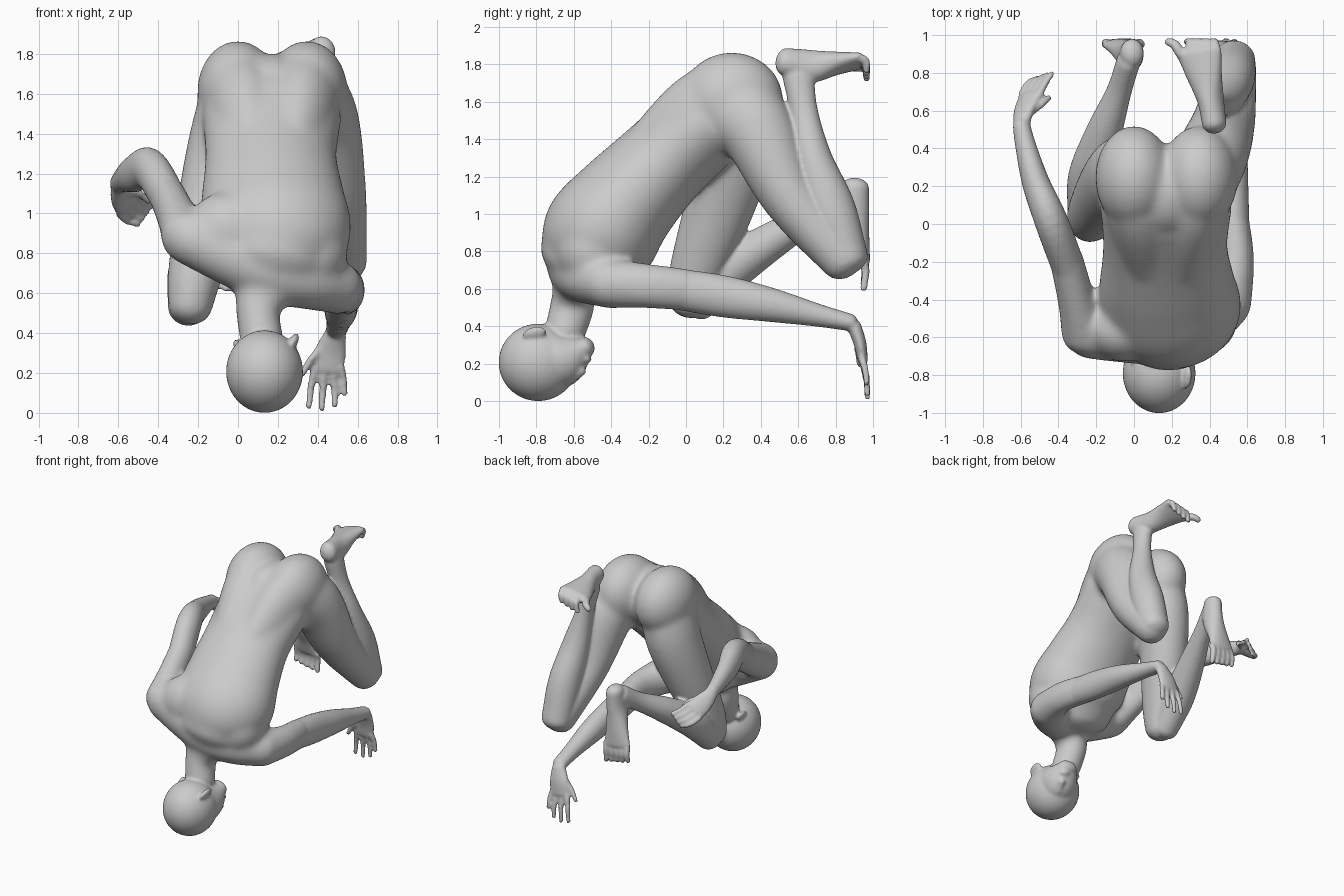
import bpy, bmesh, math
from mathutils import Vector, Matrix, Euler

bm = bmesh.new()
N = 32


def spline(pts, steps=6):
    """Catmull-Rom through tuples of any length."""
    p = [Vector(q) for q in pts]
    p = [2 * p[0] - p[1]] + p + [2 * p[-1] - p[-2]]
    out = []
    for i in range(1, len(p) - 2):
        a, b, c, d = p[i - 1:i + 3]
        for s in range(steps):
            t = s / steps
            out.append(0.5 * (2 * b + (c - a) * t + (2 * a - 5 * b + 4 * c - d) * t * t
                              + (3 * b - a - 3 * c + d) * t ** 3))
    out.append(p[-2])
    return out


def limb(pts, side=(1, 0, 0), cap=0.8):
    """Rounded tube: points are x, y, z, half width along side, half depth."""
    path = spline(pts)
    pos = [Vector(q[:3]) for q in path]
    rings = []
    last = len(path) - 1
    for i, q in enumerate(path):
        t = (pos[min(i + 1, last)] - pos[max(i - 1, 0)]).normalized()
        u = Vector(side)
        u = (u - t * u.dot(t)).normalized()
        v = t.cross(u)
        a, b = q[3], q[4]
        ring = [(pos[i], u * a, v * b)]
        ends = [(math.cos(math.radians(90 - k)) * min(a, b) * cap, math.cos(math.radians(k)))
                for k in (20, 40, 65, 83)]
        if i == 0:
            ring = [(pos[i] - t * d, u * a * c, v * b * c) for d, c in reversed(ends)] + ring
        if i == last:
            ring += [(pos[i] + t * d, u * a * c, v * b * c) for d, c in ends]
        rings += ring
    loops = [[bm.verts.new(c + u * math.cos(2 * math.pi * k / N) + v * math.sin(2 * math.pi * k / N))
              for k in range(N)] for c, u, v in rings]
    for r0, r1 in zip(loops, loops[1:]):
        for k in range(N):
            bm.faces.new((r0[k], r0[(k + 1) % N], r1[(k + 1) % N], r1[k]))
    bm.faces.new(loops[0][::-1])
    bm.faces.new(loops[-1])


def blob(c, r, rot=(0, 0, 0)):
    m = Matrix.LocRotScale(Vector(c), Euler([math.radians(k) for k in rot]), Vector(r))
    bmesh.ops.create_uvsphere(bm, u_segments=36, v_segments=24, radius=1, matrix=m)


def digits(chains, r):
    for ch in chains:
        n = len(ch) - 1
        limb([(*p, r * (1 - 0.25 * i / n), r * (1 - 0.25 * i / n)) for i, p in enumerate(ch)],
             side=(0.9, 0.3, 0.2))


def fused(name, voxel, rounds):
    """Turn the parts so far into an object with one fused, softened skin."""
    bmesh.ops.recalc_face_normals(bm, faces=bm.faces)
    mesh = bpy.data.meshes.new(name)
    bm.to_mesh(mesh)
    bm.clear()
    ob = bpy.data.objects.new(name, mesh)
    bpy.context.collection.objects.link(ob)
    rm = ob.modifiers.new("fuse", 'REMESH')
    rm.mode = 'VOXEL'
    rm.voxel_size = voxel
    rm.use_smooth_shade = True
    sm = ob.modifiers.new("soften", 'SMOOTH')
    sm.factor = 0.5
    sm.iterations = rounds
    return ob


# torso, shoulder girdle and shoulder blades
limb([(.17, .1, 1.49, .35, .25), (.165, -.12, 1.28, .33, .255), (.175, -.32, 1.07, .36, .285),
      (.19, -.45, .9, .375, .315), (.17, -.52, .75, .30, .275)], cap=.6)
limb([(-.24, -.58, .88, .135, .14), (0, -.58, .78, .16, .16), (.17, -.57, .71, .17, .16),
      (.34, -.52, .67, .16, .15), (.48, -.42, .635, .145, .135)], side=(0, 1, 0))
blob((-.05, -.56, .91), (.21, .17, .2))
blob((.35, -.50, .80), (.2, .2, .2))

# buttocks, flowing into the lower back
blob((.172, .17, 1.575), (.2, .25, .225))
for x, w in ((.0, .05), (.345, -.05)):
    blob((x, .245, 1.61), (.205, .275, .255))
    limb([(x, .24, 1.6, .19, .25), (x + w * .7, .08, 1.5, .19, .25), (x + w * 1.5, -.12, 1.29, .17, .24)])

# thighs
limb([(.35, .22, 1.6, .19, .23), (.42, .38, 1.45, .19, .205), (.48, .56, 1.09, .165, .155),
      (.53, .845, .755, .12, .125)])
limb([(0, .23, 1.58, .19, .23), (-.06, .25, 1.35, .19, .22), (-.135, .18, 1.05, .17, .19),
      (-.215, .06, .70, .138, .15), (-.24, .02, .53, .112, .12)])

# upper arms
limb([(.49, -.42, .63, .135, .135), (.54, -.2, .615, .098, .12), (.525, .0, .595, .09, .115)])
limb([(-.26, -.58, .88, .125, .135), (-.305, -.40, .98, .10, .125), (-.36, -.18, 1.1, .09, .11)])

# neck with trapezius
limb([(.16, -.58, .72, .24, .14), (.115, -.60, .58, .14, .115), (.10, -.61, .5, .11, .12),
      (.12, -.65, .36, .11, .11)])

# soften the large masses, then carry them into the full figure
core = fused("core_masses", 0.016, 20)
core.hide_render = True
deps = bpy.context.evaluated_depsgraph_get()
bm.from_mesh(core.evaluated_get(deps).to_mesh())
bpy.data.objects.remove(core)

# right lower leg, foot and toes
limb([(.53, .87, .765, .112, .105), (.52, .775, 1.03, .12, .13), (.49, .68, 1.3, .1, .1),
      (.45, .63, 1.55, .065, .075), (.42, .60, 1.74, .065, .085)])
limb([(.425, .53, 1.815, .064, .075), (.405, .66, 1.79, .07, .09), (.37, .80, 1.805, .1, .06),
      (.345, .91, 1.815, .125, .038)], side=(.95, 0, .25))
digits([[(.25, .90, 1.79), (.215, .95, 1.785), (.18, .965, 1.765)]], .03)
digits([[(.295 + .045 * i, .91, 1.80 + .012 * i), (.295 + .045 * i, .96, 1.79 + .01 * i),
         (.28 + .045 * i, .965, 1.72 + .015 * i)] for i in range(4)], .025)

# left lower leg, foot and toes
limb([(-.25, .06, .53, .102, .105), (-.23, .25, .715, .118, .12), (-.16, .48, .87, .097, .097),
      (-.08, .70, 1.0, .067, .07), (-.03, .86, 1.1, .063, .078)])
limb([(-.01, .905, 1.145, .062, .075), (-.02, .895, 1.0, .07, .085), (-.045, .93, .85, .092, .052),
      (-.06, .95, .75, .112, .034)])
digits([[(-.145 + .045 * i, .95, .74), (-.15 + .045 * i, .96, .69),
         (-.155 + .048 * i, .95, .64 - .01 * i)] for i in range(5)], .025)

# right forearm and hand
limb([(.525, -.05, .60, .088, .11), (.52, .2, .56, .085, .112), (.515, .45, .515, .082, .092),
      (.505, .7, .46, .062, .062), (.495, .88, .42, .055, .046)])
limb([(.49, .90, .40, .054, .038), (.465, .93, .31, .078, .034), (.45, .945, .22, .082, .027)])
digits([[(.385, .945, .22), (.365, .965, .12), (.355, .97, .03)],
        [(.43, .945, .21), (.425, .965, .11), (.42, .97, .018)],
        [(.475, .945, .21), (.485, .965, .12), (.485, .97, .035)],
        [(.515, .94, .23), (.53, .96, .16), (.535, .965, .095)],
        [(.42, .92, .33), (.36, .92, .26), (.32, .93, .19)]], .021)

# left forearm and hand
limb([(-.35, -.22, 1.08, .088, .108), (-.44, .02, 1.22, .088, .108), (-.52, .22, 1.2, .073, .095),
      (-.575, .42, 1.17, .055, .063), (-.595, .52, 1.15, .047, .053)])
limb([(-.595, .53, 1.14, .048, .04), (-.58, .605, 1.095, .072, .033), (-.555, .675, 1.045, .076, .027)],
     side=(.69, .08, .72))
digits([[(-.595 + .03 * i, .68, 1.0 + .03 * i), (-.56 + .03 * i, .745, .965 + .03 * i),
         (-.50 + .022 * i, .775 + .008 * i, .945 + .03 * i)] for i in range(4)], .021)
digits([[(-.55, .59, 1.11), (-.495, .63, 1.10), (-.45, .67, 1.06)]], .022)

# head: skull, face, jaw, nose, lips, ears
blob((.133, -.79, .207), (.193, .212, .207))
limb([(.15, -.74, .22, .16, .175), (.18, -.64, .235, .135, .145), (.2, -.535, .29, .075, .055)], cap=.8)
limb([(.215, -.625, .11, .02, .025), (.235, -.56, .165, .03, .03)])
blob((.225, -.535, .225), (.042, .03, .025))
blob((.28, -.81, .36), (.022, .065, .04), (15, 25, 0))
blob((.0, -.70, .33), (.02, .06, .04), (15, -20, 0))

fused("crouching_figure", 0.011, 5)
